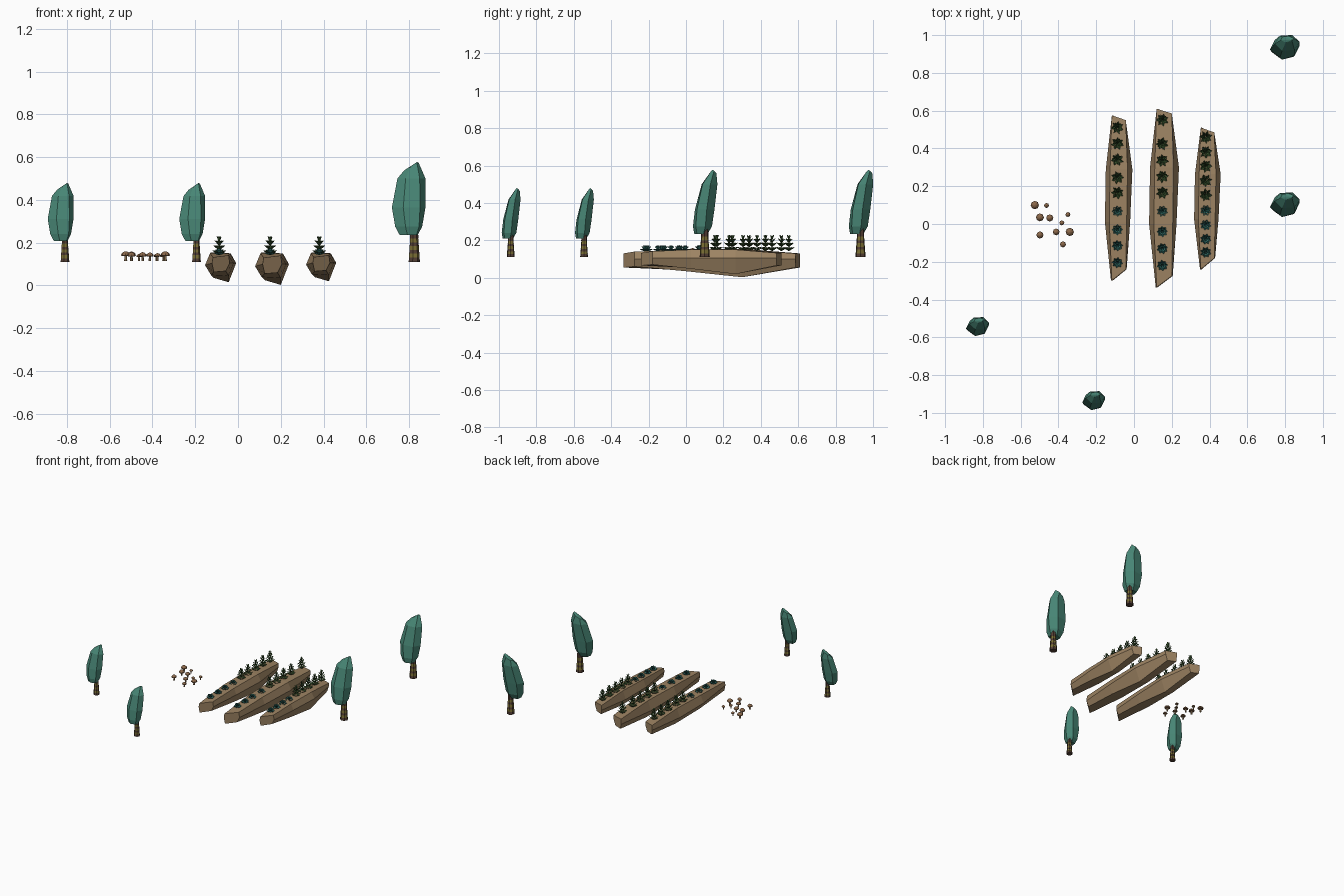
import bpy, random
from math import sin, cos, pi
from mathutils import Vector

if "Cube" in bpy.data.objects:
    bpy.data.objects.remove(bpy.data.objects["Cube"])

random.seed(4)


def mat(name, rgb):
    m = bpy.data.materials.new(name)
    m.diffuse_color = (*rgb, 1)
    m.use_nodes = True
    m.node_tree.nodes["Principled BSDF"].inputs["Base Color"].default_value = m.diffuse_color
    return m


FOLIAGE = mat("foliage", (0.065, 0.24, 0.18))
BARK = mat("bark", (0.09, 0.05, 0.035))
BAND = mat("bark_band", (0.20, 0.16, 0.035))
SOIL = mat("soil", (0.34, 0.23, 0.125))
CROP = mat("crop_green", (0.045, 0.10, 0.03))
TEAL = mat("crop_teal", (0.03, 0.15, 0.13))
CAP = mat("mushroom_cap", (0.26, 0.14, 0.07))
STEM = mat("mushroom_stem", (0.42, 0.28, 0.15))


def add(name, verts, faces, mats, idx=None, loc=(0, 0, 0), scale=(1, 1, 1), rot=0):
    me = bpy.data.meshes.new(name)
    me.from_pydata(verts, [], faces)
    for m in mats:
        me.materials.append(m)
    if idx:
        me.polygons.foreach_set("material_index", idx)
    ob = bpy.data.objects.new(name, me)
    bpy.context.collection.objects.link(ob)
    ob.location, ob.scale, ob.rotation_euler = loc, scale, (0, 0, rot)
    return ob


def loft(rings):
    """Skin a list of equal rings and cap both ends."""
    n = len(rings[0])
    verts = [v for r in rings for v in r]
    faces = [(k * n + i, k * n + (i + 1) % n, (k + 1) * n + (i + 1) % n, (k + 1) * n + i)
             for k in range(len(rings) - 1) for i in range(n)]
    last = (len(rings) - 1) * n
    faces += [tuple(reversed(range(n))), tuple(range(last, last + n))]
    return verts, faces


def ring(cx, cy, rx, ry, z, n, turn=0.0, slant=0.0):
    pts = []
    for i in range(n):
        a = 2 * pi * i / n + turn
        pts.append((cx + rx * cos(a), cy + ry * sin(a), z + slant * cos(a)))
    return pts


# trees: banded trunk and a leaning faceted crown
def tree(x, y, sxy, sz):
    loc, sc = (x, y, 0.11), (sxy, sxy, sz)
    rings, idx = [], []
    cuts = [0, 0.02, 0.04, 0.055, 0.075, 0.09, 0.11, 0.18]
    for k in range(7):
        r = 0.028 - 0.0013 * k
        band = k % 2
        rings += [ring(0, 0, r, r, cuts[k], 7), ring(0, 0, r - 0.002, r - 0.002, cuts[k + 1], 7)]
        idx += [band] * 7 + ([0] * 7 if k < 6 else [])
    v, f = loft(rings)
    add("tree_trunk", v, f, [BARK, BAND], idx + [0, 0], loc, sc)
    crown = [ring(-0.025, -0.02, 0.045, 0.036, 0.125, 6, 0.4),
             ring(-0.025, -0.012, 0.066, 0.052, 0.165, 6, 0.3),
             ring(-0.025, 0.0, 0.080, 0.055, 0.255, 6, 0.2),
             ring(-0.012, 0.026, 0.066, 0.046, 0.39, 6, 0.1),
             ring(-0.012, 0.045, 0.036, 0.018, 0.445, 6, 0.3, 0.018)]
    v, f = loft(crown)
    f.pop()
    v.append((0.015, 0.042, 0.468))
    f += [(24 + i, 24 + (i + 1) % 6, 30) for i in range(6)]
    add("tree_crown", v, f, [FOLIAGE], None, loc, sc)


for t in [(-0.81, -0.545, 0.77, 0.79), (-0.195, -0.937, 0.77, 0.79),
          (0.823, 0.10, 1, 1), (0.823, 0.933, 1, 1)]:
    tree(*t)

# soil beds: each section is y plus six (x, z) corners
SECTIONS = [
    (-0.335, [(-.035, .13), (.045, .14), (.05, .10), (.03, .06), (-.03, .055), (-.04, .10)]),
    (0.0, [(-.05, .15), (.05, .15), (.07, .10), (.045, .035), (-.045, .04), (-.075, .09)]),
    (0.30, [(-.045, .155), (.055, .15), (.083, .10), (.045, .003), (-.03, .025), (-.07, .085)]),
    (0.61, [(-.035, .13), (.045, .13), (.045, .10), (.03, .055), (-.03, .055), (-.035, .09)]),
]


def bed(cx, y0, y1, w):
    rings = []
    for k, (y, pts) in enumerate(SECTIONS):
        r = []
        for px, pz in pts:
            yy = y0 + (y + 0.335) / 0.945 * (y1 - y0)
            if k == 0 and px > 0:
                yy += 0.06
            if k == 3 and px > 0:
                yy -= 0.025
            r.append((cx + px * w, yy, 0.155 - (0.155 - pz) * w))
        rings.append(r)
    v, f = loft(rings)
    add("soil_bed", v, f, [SOIL])


# crops: tiers of folded leaves (count, start height, reach, rise, width)
def crop(name, m, tiers, x, y):
    v, f = [], []
    for t, (n, h, reach, rise, w) in enumerate(tiers):
        for i in range(n):
            a = 2 * pi * (i + 0.5 * t) / n
            out, side = Vector((cos(a), sin(a), 0)), Vector((-sin(a), cos(a), 0))
            base = Vector((0, 0, h))
            mid = base + out * reach * 0.6 + Vector((0, 0, rise * 0.7))
            tip = base + out * reach + Vector((0, 0, rise))
            fold = Vector((0, 0, w * 0.4))
            b = len(v)
            v += [base, mid - side * w + fold, tip, mid + side * w + fold, mid - fold]
            f += [(b, b + 4, b + 1), (b + 1, b + 4, b + 2), (b, b + 3, b + 4), (b + 4, b + 3, b + 2)]
    add(name, v, f, [m], None, (x, y, 0.142), (1, 1, 1), random.uniform(0, 6))


TALL = [(7, 0.0, 0.034, 0.022, 0.008), (6, 0.022, 0.030, 0.024, 0.008),
        (5, 0.042, 0.022, 0.026, 0.007), (4, 0.055, 0.012, 0.032, 0.006)]
LOW = [(8, 0.0, 0.029, 0.012, 0.010), (6, 0.004, 0.021, 0.022, 0.010), (4, 0.008, 0.010, 0.024, 0.008)]

BEDS = [(-0.085, -0.30, 0.575, 0.92, -0.088, [.51, .425, .34, .245, .165], [.068, -.03, -.115, -.205]),
        (0.155, -0.335, 0.61, 1.0, 0.15, [.55, .425, .335, .25, .165], [.068, -.04, -.13, -.22]),
        (0.385, -0.24, 0.51, 0.89, 0.38, [.46, .38, .305, .23, .155], [.072, -.005, -.08, -.15])]
for cx, y0, y1, w, px, tall, low in BEDS:
    bed(cx, y0, y1, w)
    for y in tall:
        crop("tall_crop", CROP, TALL, px, y)
    for y in low:
        crop("low_crop", TEAL, LOW, px, y)

# mushroom patch: x, y, cap radius
for x, y, r in [(-.525, .10, .022), (-.463, .098, .013), (-.498, .035, .021), (-.446, .032, .019),
                (-.35, .05, .013), (-.382, .006, .013), (-.412, -.042, .018), (-.34, -.042, .022),
                (-.498, -.058, .019), (-.376, -.108, .016)]:
    h = 0.018 + r * 0.45
    loc = (x, y, 0.115)
    v, f = loft([ring(0, 0, r * 0.33, r * 0.33, 0, 6), ring(0, 0, r * 0.25, r * 0.25, h, 6)])
    add("mushroom_stem", v, f, [STEM], None, loc)
    v, f = loft([ring(0, 0, r * s, r * s, h + r * z - 0.005, 8)
                 for s, z in [(0.75, -0.05), (1, 0.12), (0.88, 0.5), (0.5, 0.85), (0.12, 1.0)]])
    add("mushroom_cap", v, f, [CAP], None, loc)
